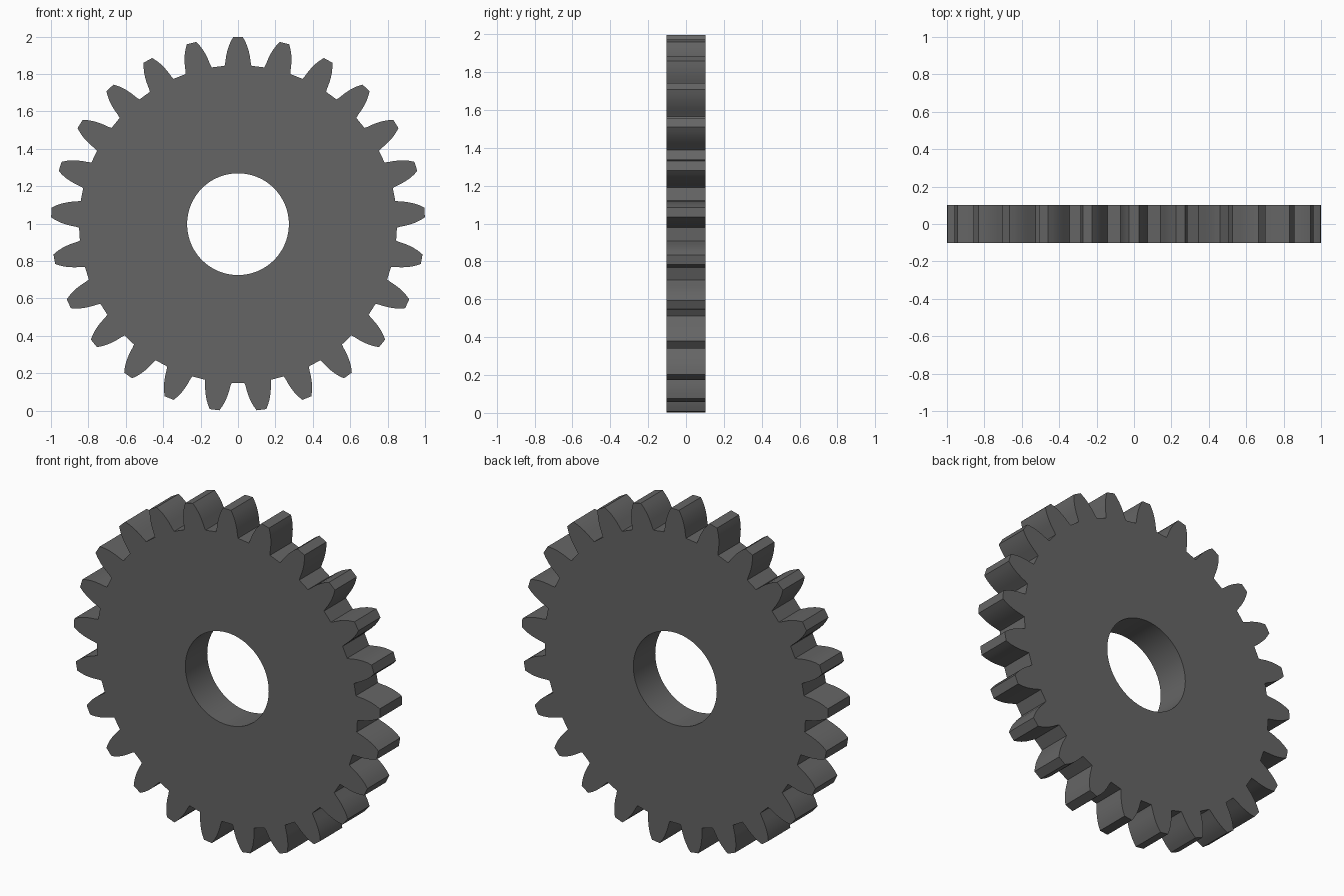
import bpy, bmesh, math

if "Cube" in bpy.data.objects:
    bpy.data.objects.remove(bpy.data.objects["Cube"])

TEETH = 25
HALF_DEPTH = 0.102
BORE_R = 0.272
BORE_SEGS = 100
CENTRE_Z = 0.997

# Tooth half profile: (radius, half width), root to tip
FLANK = [(0.85, 0.072), (0.868, 0.068), (0.90, 0.0635), (0.925, 0.058),
         (0.95, 0.0505), (0.975, 0.040), (1.0, 0.026)]

metal = bpy.data.materials.new("dark grey metal")
metal.diffuse_color = (0.13, 0.13, 0.13, 1)
metal.use_nodes = True
metal.node_tree.nodes["Principled BSDF"].inputs["Base Color"].default_value = metal.diffuse_color


def polar(bm, r, a, y):
    return bm.verts.new((r * math.sin(a), y, CENTRE_Z + r * math.cos(a)))


# Outline angles and radii, repeated for each tooth
outline = []
for t in range(TEETH):
    mid = 2 * math.pi * t / TEETH
    half = [(math.hypot(r, 0), math.asin(w / r)) for r, w in FLANK]
    outline += [(r, mid - a) for r, a in half]
    outline += [(r, mid + a) for r, a in reversed(half)]
bore = [(BORE_R, 2 * math.pi * i / BORE_SEGS) for i in range(BORE_SEGS)]

# Flat gear plate with bore, then extruded to depth
bm = bmesh.new()
edges = []
for loop in (outline, bore):
    vs = [polar(bm, r, a, -HALF_DEPTH) for r, a in loop]
    edges += [bm.edges.new((vs[i], vs[(i + 1) % len(vs)])) for i in range(len(vs))]
bmesh.ops.triangle_fill(bm, use_beauty=True, use_dissolve=False, edges=edges)
ext = bmesh.ops.extrude_face_region(bm, geom=bm.faces[:], use_keep_orig=True)
for v in ext["geom"]:
    if isinstance(v, bmesh.types.BMVert):
        v.co.y = HALF_DEPTH
bmesh.ops.recalc_face_normals(bm, faces=bm.faces[:])

mesh = bpy.data.meshes.new("gear")
bm.to_mesh(mesh)
bm.free()
gear = bpy.data.objects.new("gear", mesh)
bpy.context.collection.objects.link(gear)
mesh.materials.append(metal)

# Smooth flanks and bore, crisp rims
bpy.context.view_layer.objects.active = gear
gear.select_set(True)
bpy.ops.object.shade_smooth_by_angle(angle=math.radians(30))
